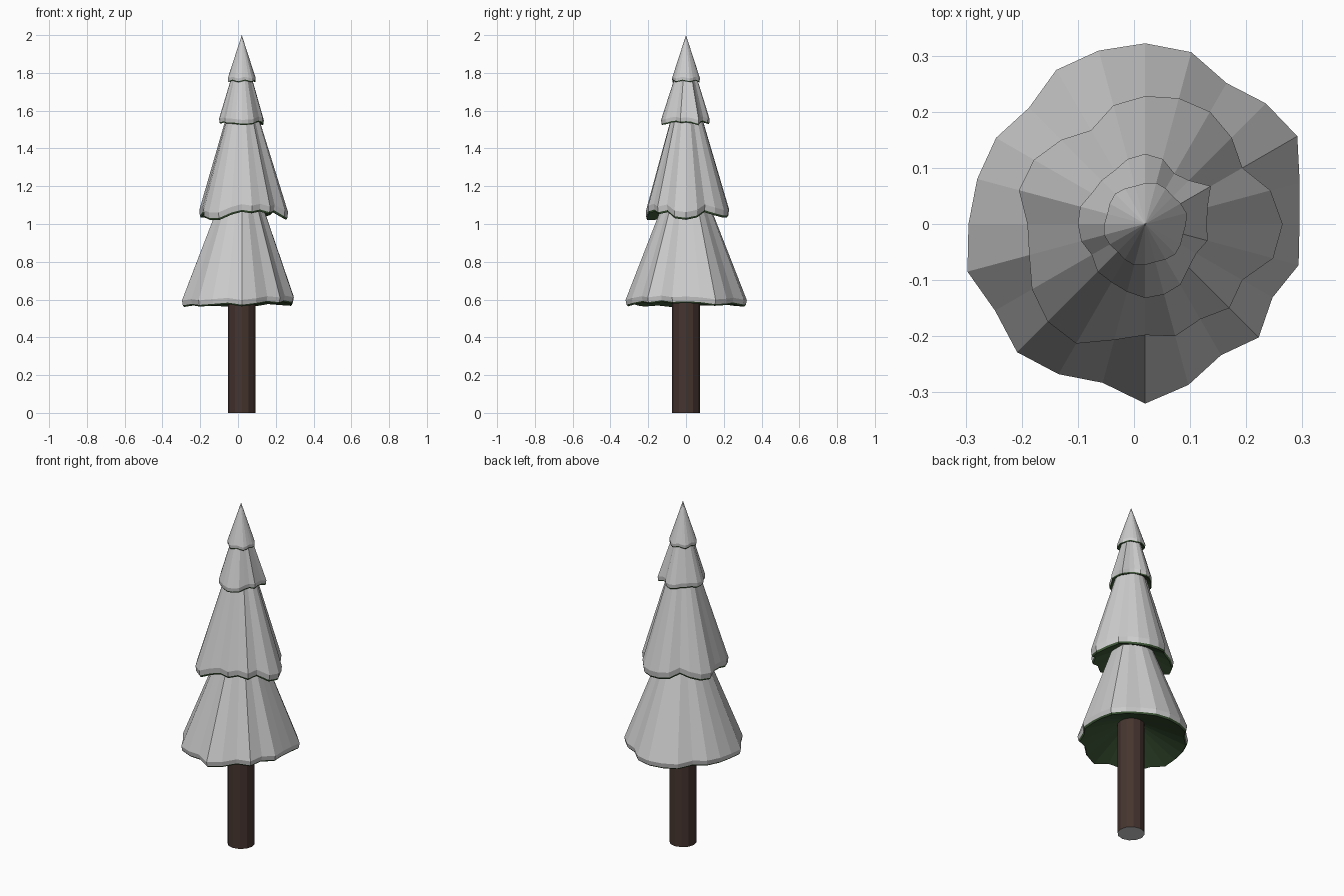
import bpy
import bmesh
from math import sin, cos, pi

if "Cube" in bpy.data.objects:
    bpy.data.objects.remove(bpy.data.objects["Cube"])

CX = 0.02          # the trunk axis sits slightly off centre


def material(name, rgb):
    m = bpy.data.materials.new(name)
    m.diffuse_color = (*rgb, 1)
    m.use_nodes = True
    m.node_tree.nodes["Principled BSDF"].inputs["Base Color"].default_value = m.diffuse_color
    return m


green = material("needles", (0.05, 0.10, 0.04))
brown = material("bark", (0.06, 0.035, 0.028))


def ring(bm, radii, heights):
    n = len(radii)
    return [bm.verts.new((CX + r * cos(2 * pi * i / n), r * sin(2 * pi * i / n), z))
            for i, (r, z) in enumerate(zip(radii, heights))]


def bridge(bm, a, b):
    n = len(a)
    for i in range(n):
        j = (i + 1) % n
        bm.faces.new((a[i], a[j], b[j], b[i]))


def fan(bm, a, tip_z):
    tip = bm.verts.new((CX, 0, tip_z))
    for i in range(len(a)):
        bm.faces.new((a[i], a[(i + 1) % len(a)], tip))


def finish(bm, name, mat=None):
    mesh = bpy.data.meshes.new(name)
    bm.to_mesh(mesh)
    bm.free()
    ob = bpy.data.objects.new(name, mesh)
    bpy.context.collection.objects.link(ob)
    if mat:
        mesh.materials.append(mat)


def tier(name, radii, rim_z, tip_z, band, rise, droop):
    mean = sum(radii) / len(radii)
    top = [rim_z - droop * (r - mean) for r in radii]
    low = [z - band for z in top]
    # snow shell: ragged cone with a short vertical lip
    bm = bmesh.new()
    lip = ring(bm, radii, top)
    edge = ring(bm, [r * 0.985 for r in radii], low)
    fan(bm, lip, tip_z)
    bridge(bm, edge, lip)
    finish(bm, name + "_snow", None)
    # green branches: thin strip under the lip and a hollow underside
    bm = bmesh.new()
    upper = ring(bm, [r * 0.985 for r in radii], low)
    lower = ring(bm, [r * 0.96 for r in radii], [z - band * 0.35 for z in low])
    bridge(bm, lower, upper)
    fan(bm, lower[::-1], rim_z - band + rise)
    finish(bm, name + "_branches", green)


# foliage tiers: rim radii every 15 degrees, counter-clockwise from +x
bottom = [.275, .285, .313, .304, .29, .317, .322, .32, .317, .293, .307, .31,
          .315, .328, .309, .323, .309, .293, .32, .297, .27, .286, .262, .283]
middle = [.245, .231, .20, .218, .231, .232, .228, .219, .193, .212, .229, .233,
          .21, .214, .233, .246, .246, .214, .198, .207, .196, .212, .20, .236]
upper = [.11, .115, .135, .11, .104, .12, .125, .12, .11, .11, .11, .12,
         .12, .118, .11, .12, .12, .125, .132, .13, .125, .11, .105, .115]
crown = [.073 + .003 * sin(2 * pi * i / 4) for i in range(24)]

tier("bottom_tier", bottom, 0.605, 1.42, 0.025, 0.12, 0.4)
tier("middle_tier", middle, 1.085, 1.85, 0.03, 0.10, 0.9)
tier("upper_tier", upper, 1.56, 1.96, 0.02, 0.05, 0.6)
tier("crown_tier", crown, 1.775, 2.0, 0.015, 0.03, 1.5)

# trunk
bm = bmesh.new()
foot = ring(bm, [0.073] * 12, [0] * 12)
head = ring(bm, [0.073] * 12, [0.72] * 12)
bridge(bm, foot, head)
finish(bm, "trunk", brown)

# cut face at the foot of the trunk
bm = bmesh.new()
bm.faces.new(ring(bm, [0.073] * 12, [0] * 12)[::-1])
finish(bm, "trunk_base")
